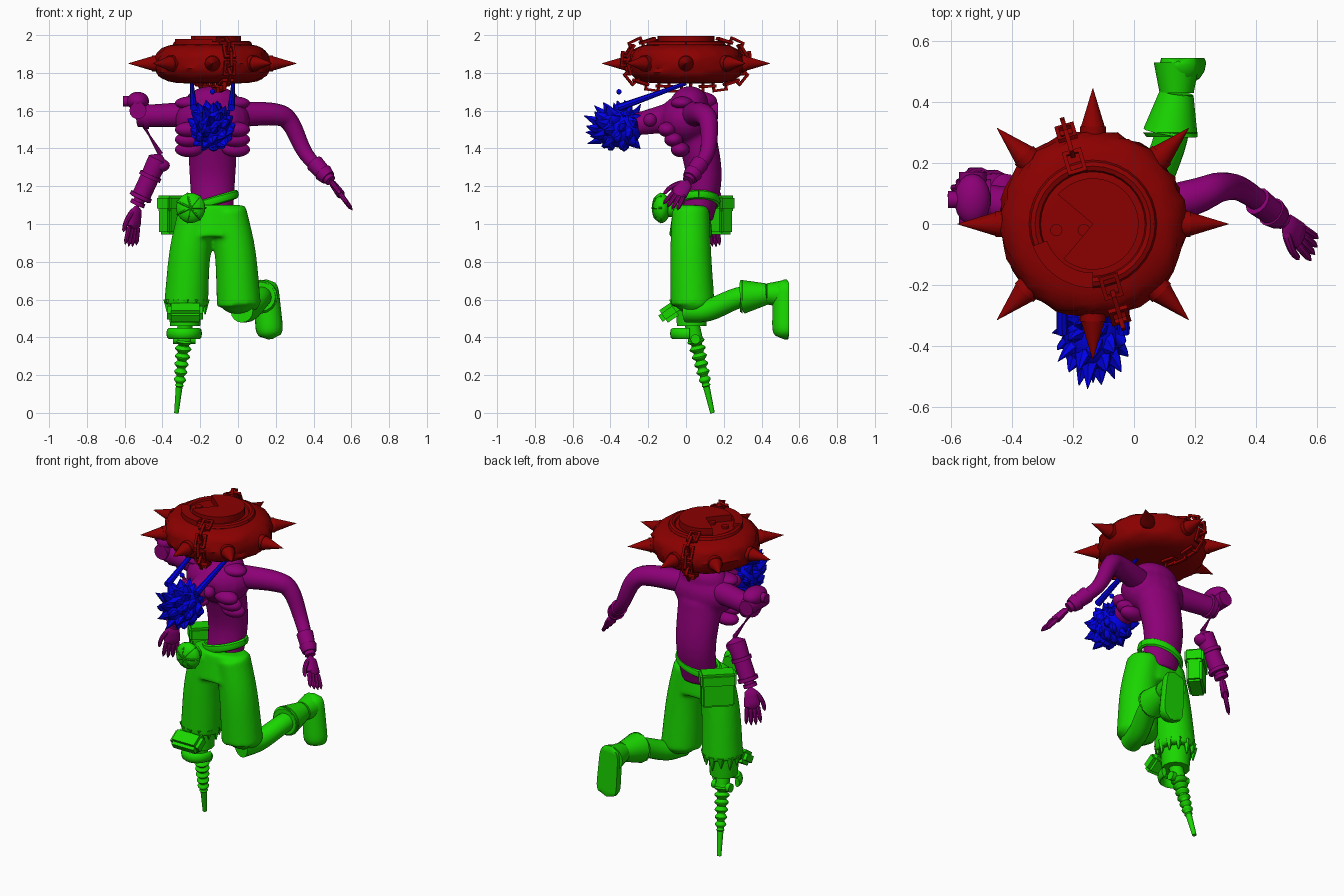
import bpy, bmesh, math, random
from mathutils import Vector, Matrix

if "Cube" in bpy.data.objects:
    bpy.data.objects.remove(bpy.data.objects["Cube"])
random.seed(4)
X, Y, Z = Matrix.Identity(3)
MID = -.135


def material(name, *rgb):
    mat = bpy.data.materials.new(name)
    mat.use_nodes = True
    mat.diffuse_color = (*rgb, 1)
    mat.node_tree.nodes["Principled BSDF"].inputs["Base Color"].default_value = (*rgb, 1)
    return mat


RED = material("dark red", .26, 0, 0)
PURPLE = material("purple", .26, 0, .18)
BLUE = material("blue", 0, 0, .8)
GREEN = material("green", .01, .68, 0)


class Part:
    """Collects shapes in one mesh, which becomes an object on leaving the block."""

    def __init__(self, name, mat, fuse=False):
        self.name, self.mat, self.fuse = name, mat, fuse

    def __enter__(self):
        self.bm = bmesh.new()
        return self.bm

    def __exit__(self, *error):
        bmesh.ops.recalc_face_normals(self.bm, faces=self.bm.faces)
        for face in self.bm.faces:
            face.smooth = True
        mesh = bpy.data.meshes.new(self.name)
        self.bm.to_mesh(mesh)
        self.bm.free()
        mesh.set_sharp_from_angle(angle=math.radians(40))
        mesh.materials.append(self.mat)
        obj = bpy.data.objects.new(self.name, mesh)
        bpy.context.scene.collection.objects.link(obj)
        if self.fuse:
            melt = obj.modifiers.new("melt", "REMESH")
            melt.mode, melt.voxel_size, melt.use_smooth_shade = "VOXEL", .012, True
            obj.modifiers.new("relax", "SMOOTH").iterations = 6


def skin(bm, rings):
    loops = [[bm.verts.new(p) for p in ring] for ring in rings]
    for low, high in zip(loops, loops[1:]):
        for i in range(len(low)):
            bm.faces.new((low[i - 1], low[i], high[i], high[i - 1]))
    bm.faces.new(loops[0])
    bm.faces.new(loops[-1])


def smooth(points, steps):
    """Points along a soft curve through the given ones."""
    pts = [Vector(p) for p in points]
    ext = [2 * pts[0] - pts[1], *pts, 2 * pts[-1] - pts[-2]]
    out = []
    for a, b, c, d in zip(ext, ext[1:], ext[2:], ext[3:]):
        for k in range(steps):
            t = k / steps
            out.append(b + (c - a) * t / 2 + (2 * a - 5 * b + 4 * c - d) * t * t / 2
                       + (3 * b - a - 3 * c + d) * t ** 3 / 2)
    return out + [pts[-1]]


def plain(t):
    return 1


def rounded(t):
    return max(.15, (1 - abs(2 * t - 1) ** 7) ** .5)


def limb(bm, points, start, end, squash=1, ref=X, sides=16, steps=5, swell=plain):
    """Tube whose radius runs from start to end along ref, squashed across it."""
    pts = smooth(points, steps)
    last = len(pts) - 1
    rings = []
    for i, p in enumerate(pts):
        t = (pts[min(i + 1, last)] - pts[max(i - 1, 0)]).normalized()
        side = (ref - t * ref.dot(t)).normalized()
        across = t.cross(side) * squash
        r = (start + (end - start) * i / last) * swell(i / last)
        turns = [math.tau * k / sides for k in range(sides)]
        rings.append([p + (side * math.cos(w) + across * math.sin(w)) * r for w in turns])
    skin(bm, rings)


def rod(bm, a, b, start, end=None, sides=14):
    along = (Vector(b) - Vector(a)).normalized()
    limb(bm, [a, b], start, start if end is None else end, ref=Y if abs(along.x) > .8 else X,
         sides=sides, steps=1)


def blob(bm, centre, size):
    place = Matrix.Translation(centre) @ Matrix.Diagonal((*size, 1))
    bmesh.ops.create_uvsphere(bm, u_segments=18, v_segments=12, radius=1, matrix=place)


def box(bm, place, size):
    bmesh.ops.create_cube(bm, size=1, matrix=place @ Matrix.Diagonal((*size, 1)))


def soften(bm, width):
    bmesh.ops.bevel(bm, geom=bm.edges[:], offset=width, segments=2, affect="EDGES")


def arc(centre, rx, ry, begin=0, end=360, count=32):
    turns = [math.radians(begin + (end - begin) * i / count) for i in range(count + 1)]
    return [Vector(centre) + X * rx * math.cos(w) + Y * ry * math.sin(w) for w in turns]


def slab(bm, outline, height):
    skin(bm, [outline, [p + Z * height for p in outline]])


# Round weight: dented drum, raised band, notched top plate
core = Vector((MID, 0, 1.85))
with Part("weight_drum", RED) as bm:
    rings = []
    for i in range(15):
        w = math.pi * (i + .5) / 15 - math.pi / 2
        r = .315 * math.cos(w) ** .4
        dent = .018 * math.cos(w)
        z = Z * .107 * math.copysign(abs(math.sin(w)) ** .9, w)
        rings.append([p.lerp(core, random.random() * dent / r) + z for p in arc(core, r, r, count=47, end=352)])
    skin(bm, rings)
lid = core + Z * .1
with Part("weight_top_plate", RED) as bm:
    limb(bm, arc(lid, .19, .19), .02, .02, ref=Z, sides=8, steps=1)
    slab(bm, [lid, *arc(lid, .15, .15, -130, 140)], .045)
    slab(bm, arc(lid, .21, .21, 200, 270) + arc(lid, .16, .16, 270, 200), .03)
    for x in (.03, .12):
        bolt = lid - X * x - Y * .02
        rod(bm, bolt, bolt + Z * .02, .02)

# Eight spikes round the rim
with Part("rim_spikes", RED) as bm:
    for i in range(8):
        out = Matrix.Rotation(i * math.pi / 4, 3, "Z") @ X
        rod(bm, core + out * .28, core + out * .32, .043)
        rod(bm, core + out * .31, core + out * .445, .042, .001)

# Chain passing over the rim and under the weight
with Part("weight_chain", RED) as bm:
    for run in (Vector((.28, -.96, 0)), Vector((-.28, .96, 0))):
        curve = [(.18, .13), (.3, .085), (.33, 0), (.28, -.09), (.15, -.12), (.03, -.12)]
        path = smooth([core + run * s + Z * h for s, h in curve], 2)
        for i, (p, q) in enumerate(zip(path, path[1:])):
            t = (q - p).normalized()
            side = run.cross(Z).normalized()
            if i % 2:
                side = t.cross(side)
            place = Matrix((t, side, t.cross(side))).transposed().to_4x4()
            place.translation = p.lerp(q, .5)
            for s in (-1, 1):
                box(bm, place @ Matrix.Translation(X * s * .034), (.013, .06, .015))
                box(bm, place @ Matrix.Translation(Y * s * .026), (.08, .013, .015))

# Torso with neck, and chest wraps
with Part("torso", PURPLE, fuse=True) as bm:
    limb(bm, [(MID, .06, 1.03), (MID, .095, 1.25), (MID, .05, 1.5)], .108, .135, .78, sides=24)
    blob(bm, (MID, 0, 1.55), (.2, .145, .14))
    blob(bm, (MID, .02, 1.64), (.15, .1, .09))
    limb(bm, [(MID, 0, 1.58), (MID, -.3, 1.52)], .09, .055)
with Part("chest_wraps", PURPLE) as bm:
    for s in (-1, 1):
        for k in range(3):
            blob(bm, (MID + s * .125, .035 * k - .1, 1.5 - .053 * k), (.075, .05, .04))
        blob(bm, (MID + s * .07, -.19, 1.55), (.035, .035, .035))
        blob(bm, (MID + s * .12, -.02, 1.64), (.08, .06, .035))


def hand(name, wrist, tip, across):
    along = tip - wrist
    across = (across - along * across.dot(along) / along.length_squared).normalized()

    def at(forward, sideways):
        return wrist + along * forward + across * sideways

    with Part(name, PURPLE) as bm:
        limb(bm, [wrist, at(.6, 0)], .035, .05, .5, across, swell=rounded)
        for k in range(4):
            s = k - 1.5
            limb(bm, [at(.45, s * .02), at(1 - abs(s) * .04, s * .028)], .014, .011, ref=across, sides=8, swell=rounded)
        limb(bm, [at(.1, -.02), at(.4, -.06), at(.65, -.07)], .016, .01, ref=across, sides=8, swell=rounded)


# Left arm with cuff and hand
elbow, wrist = Vector((.36, .11, 1.37)), Vector((.49, .01, 1.23))
with Part("left_arm", PURPLE) as bm:
    limb(bm, [(-.02, .03, 1.58), (.2, .09, 1.58), (.28, .12, 1.53), elbow, wrist], .068, .03, ref=Y)
with Part("left_cuff", PURPLE) as bm:
    rod(bm, elbow.lerp(wrist, .35), elbow.lerp(wrist, .75), .048, .042)
    rod(bm, elbow.lerp(wrist, .7), elbow.lerp(wrist, .9), .05, .04)
hand("left_hand", wrist, Vector((.6, -.09, 1.08)), Y)

# Broken right arm: stump, joint, loose wire, mechanical forearm, hand
stump, elbow, wrist = Vector((-.53, .08, 1.57)), Vector((-.41, .11, 1.37)), Vector((-.535, .13, 1.1))
with Part("right_arm_stump", PURPLE) as bm:
    limb(bm, [(-.25, .03, 1.58), stump], .068, .057, ref=Y)
with Part("right_shoulder_joint", PURPLE) as bm:
    joint = stump + Z * .08
    blob(bm, joint, (.06, .085, .05))
    rod(bm, joint, joint - X * .08, .028)
    rod(bm, stump - Y * .08 + Z * .03, stump + Y * .09 + Z * .03, .045)
    rod(bm, stump + X * .03, stump + X * .06, .068)
with Part("right_arm_wire", PURPLE) as bm:
    slack = stump.lerp(elbow, .5)
    rod(bm, stump, slack, .014, .005, 8)
    rod(bm, slack, elbow, .005, .014, 8)
with Part("right_forearm", PURPLE) as bm:
    limb(bm, [elbow, elbow.lerp(wrist, .5)], .055, .05, swell=rounded)
    rod(bm, elbow.lerp(wrist, .4), wrist, .03)
    rod(bm, elbow.lerp(wrist, .45), elbow.lerp(wrist, .88), .05)
    for t in (.4, .8, .93):
        rod(bm, elbow.lerp(wrist, t), elbow.lerp(wrist, t + .07), .06 - .02 * (t > .9))
    blob(bm, elbow - Z * .06, (.05, .045, .035))
hand("right_hand", wrist, Vector((-.57, .15, .875)), X + Y)

# Head with spiky hair and beard, straps up to the weight
head = Vector((MID, -.355, 1.51))
with Part("head_hair", BLUE) as bm:
    blob(bm, head, (.098, .125, .105))
    golden, count = math.pi * (3 - 5 ** .5), 46
    for i in range(count):
        c = 1 - (2 * i + 1) / count
        flat = math.sqrt(1 - c * c)
        d = Vector((flat * math.cos(golden * i), 1.3 * flat * math.sin(golden * i), c * 1.1))
        if d.y < 1.1:
            tip = head + d * .135 * random.uniform(.85, 1.1) + Z * .012 - Y * .01
            limb(bm, [head + d * .06, head + d * .105, tip], .055, .002, .6, Vector((.6, .3, .7)), 6, 2)
    blob(bm, head + Z * .19, (.014, .014, .014))
with Part("head_straps", BLUE) as bm:
    for s in (-1, 1):
        limb(bm, [(MID + s * .11, 0, 1.745), (MID + s * .1, -.36, 1.615)], .01, .02, sides=8)

# Trousers: hips, mirrored legs and bent left knee melted together, torn right hem
with Part("trousers", GREEN, fuse=True) as bm:
    limb(bm, [(MID, .03, 1.1), (MID, .025, .93)], .165, .2, .58, sides=24, steps=10)
    for s in (-1, 1):
        limb(bm, [(MID + s * .08, .025, 1.07), (MID + s * .12, .025, .85), (MID + s * .14, .035, .57)],
             .1, .117, sides=24)
    blob(bm, (MID + .145, .045, .58), (.105, .1, .06))
with Part("torn_hem", GREEN) as bm:
    for rim in arc((MID - .14, .035, .6), .1, .1, count=11, end=330):
        rod(bm, rim, rim - Z * random.uniform(.05, .09), .025, .003, 5)

# Tilted belt, round ribbed front pouch and box pouch
with Part("belt", GREEN) as bm:
    loop = arc((MID, .068, 1.12), .125, .1)
    limb(bm, [p + Z * (p.x - MID) * .3 for p in loop], .024, .024, .6, Z, 8, 1)
with Part("round_pouch", GREEN) as bm:
    front = Vector((-.25, -.13, 1.085))
    blob(bm, front, (.078, .047, .08))
    rod(bm, front, front + Y * .06, .05)
    for i in range(7):
        spoke = Matrix.Rotation(math.tau * i / 7, 3, "Y") @ X
        limb(bm, [front - Y * .046, front - Y * .036 + spoke * .05, front + spoke * .079], .006, .006,
             ref=Y + Vector((.1, 0, .2)), sides=6, steps=3)
with Part("box_pouch", GREEN) as bm:
    place = Matrix.Translation((-.325, .155, 1.045)) @ Matrix.Rotation(.75, 4, "Z")
    box(bm, place, (.19, .09, .2))
    box(bm, place @ Matrix.Translation(Z * .065), (.205, .11, .08))
    soften(bm, .012)

# Left shin bent back, flared cuff and boot with a flat sole
ankle = Vector((.14, .43, .63))
with Part("left_shin", GREEN) as bm:
    limb(bm, [(.02, 0, .54), (.06, .12, .545), (.12, .28, .61), ankle], .062, .052)
with Part("boot_cuff", GREEN) as bm:
    flare = Vector((.12, .3, .615))
    limb(bm, [flare - Y * .015, flare], .078, .09)
    limb(bm, [flare, ankle], .09, .056)
    limb(bm, [ankle, ankle + Y * .1], .056, .075)
with Part("boot", GREEN) as bm:
    limb(bm, [(.145, .525, .705), (.17, .53, .39)], .065, .075, steps=16, swell=rounded)
    for v in bm.verts:
        v.co.y = min(v.co.y, .545)

# Peg leg: socket, knee guard, bracket, ball joint and ribbed screw
knee, ball, foot = Vector((-.28, .03, .48)), Vector((-.285, .05, .39)), Vector((-.326, .14, 0))
with Part("peg_socket", GREEN) as bm:
    rod(bm, knee + Z * .14, knee - Z * .02, .09, .08)
    rod(bm, knee, ball, .04)
    blob(bm, ball, (.045, .04, .04))
    rod(bm, ball - X * .06, ball + X * .06, .026)
with Part("knee_guard", GREEN) as bm:
    box(bm, Matrix.Translation(knee - Y * .12 + Z * .05) @ Matrix.Rotation(.6, 4, "X"), (.19, .11, .08))
    soften(bm, .02)
with Part("knee_bracket", GREEN) as bm:
    limb(bm, arc(ball + Z * .03 - Y * .03, .08, .09, 180, 360, 12), .03, .03, .5, Z, 8, 1)


def ribs(t):
    return 1 + .25 * math.sin(t * 60) if t < .63 else .75


with Part("peg_screw", GREEN) as bm:
    limb(bm, [ball, foot], .038, .016, steps=70, swell=ribs)
